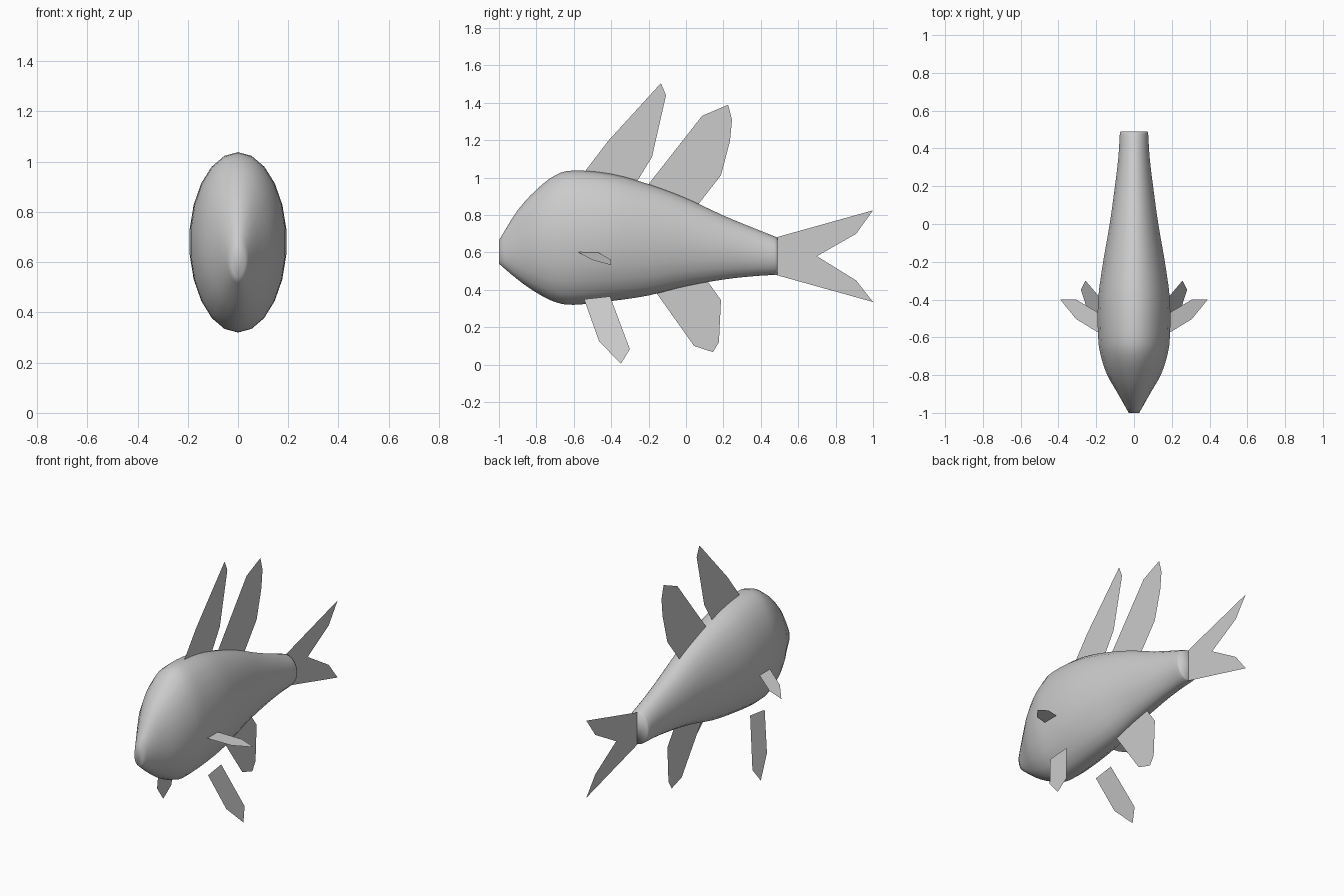
import bpy
import bmesh
from math import sin, cos, pi
from mathutils import Vector

cube = bpy.data.objects.get("Cube")
if cube:
    bpy.data.objects.remove(cube, do_unlink=True)

# Single matte grey for the whole fish
GREY = (0.6, 0.6, 0.6, 1.0)
grey = bpy.data.materials.new("fish_grey")
grey.use_nodes = True
grey.diffuse_color = GREY
grey.node_tree.nodes["Principled BSDF"].inputs["Base Color"].default_value = GREY

SIDES = 22
STEPS = 3


def add_object(name, bm, smooth=False):
    mesh = bpy.data.meshes.new(name)
    for face in bm.faces:
        face.smooth = smooth
    bm.to_mesh(mesh)
    bm.free()
    mesh.materials.append(grey)
    obj = bpy.data.objects.new(name, mesh)
    bpy.context.collection.objects.link(obj)
    return obj


def smooth_stations(stations):
    """Catmull-Rom interpolation between neighbouring body stations."""
    pts = [Vector(s) for s in stations]
    out = []
    for i in range(len(pts) - 1):
        p0, p1, p2 = pts[max(i - 1, 0)], pts[i], pts[i + 1]
        p3 = pts[min(i + 2, len(pts) - 1)]
        for k in range(STEPS):
            t = k / STEPS
            out.append(0.5 * (2 * p1 + (p2 - p0) * t
                              + (2 * p0 - 5 * p1 + 4 * p2 - p3) * t * t
                              + (3 * p1 - p0 - 3 * p2 + p3) * t ** 3))
    return out + [pts[-1]]


def add_fin(name, points):
    bm = bmesh.new()
    bm.faces.new([bm.verts.new(p) for p in points])
    return add_object(name, bm)


# Body: oval rings of (y, top z, bottom z, half width), capped at both ends
stations = [
    (-1.0, 0.665, 0.54, 0.028), (-0.9, 0.825, 0.455, 0.085),
    (-0.8, 0.935, 0.385, 0.143), (-0.7, 1.012, 0.335, 0.177),
    (-0.6, 1.038, 0.32, 0.192), (-0.4, 1.02, 0.34, 0.192),
    (-0.2, 0.965, 0.37, 0.165), (0.0, 0.89, 0.42, 0.13),
    (0.2, 0.797, 0.455, 0.102), (0.35, 0.735, 0.472, 0.084),
    (0.475, 0.685, 0.48, 0.076),
]
rings = smooth_stations(stations) + [Vector((0.49, 0.677, 0.483, 0.073))]
bm = bmesh.new()
loops = []
for y, top, bottom, half in rings:
    mid, tall = (top + bottom) / 2, (top - bottom) / 2
    angles = [2 * pi * i / SIDES for i in range(SIDES)]
    loops.append([bm.verts.new((half * sin(a), y, mid + tall * cos(a))) for a in angles])
for a, b in zip(loops, loops[1:]):
    for i in range(SIDES):
        j = (i + 1) % SIDES
        bm.faces.new((a[i], a[j], b[j], b[i]))
bm.faces.new(loops[0])
bm.faces.new(loops[-1])
bmesh.ops.recalc_face_normals(bm, faces=bm.faces)
add_object("body", bm, smooth=True)

# Fins on the centre plane, as (y, z) outlines
centre_fins = {
    "front_dorsal_fin": [(-0.55, 1.02), (-0.535, 1.04), (-0.417, 1.195), (-0.134, 1.505),
                         (-0.107, 1.44), (-0.182, 1.11), (-0.28, 0.95)],
    "rear_dorsal_fin": [(-0.22, 0.94), (0.086, 1.33), (0.225, 1.39), (0.246, 1.308),
                        (0.235, 1.195), (0.187, 1.013), (0.045, 0.83)],
    "anal_fin": [(-0.17, 0.4), (0.043, 0.1), (0.144, 0.067), (0.176, 0.12),
                 (0.187, 0.345), (0.105, 0.46)],
    "tail_fin": [(0.48, 0.68), (1.0, 0.825), (0.91, 0.7), (0.7, 0.58),
                 (0.91, 0.45), (1.0, 0.335), (0.48, 0.48)],
}
for name, outline in centre_fins.items():
    add_fin(name, [(0, y, z) for y, z in outline])

# Paired fins: pelvic splays outward going down, pectoral droops going out
pelvic = [(-0.545, 0.35), (-0.406, 0.365), (-0.3, 0.083), (-0.348, 0.005), (-0.465, 0.125)]
pectoral = [(0.18, -0.58), (0.307, -0.503), (0.39, -0.4), (0.307, -0.4), (0.18, -0.475)]
for side, s in (("left", 1), ("right", -1)):
    add_fin(side + "_pelvic_fin",
            [(s * (0.168 + 0.32 * (0.36 - z)), y, z) for y, z in pelvic])
    add_fin(side + "_pectoral_fin",
            [(s * x, y, 0.6 - 0.34 * (x - 0.19)) for x, y in pectoral])
